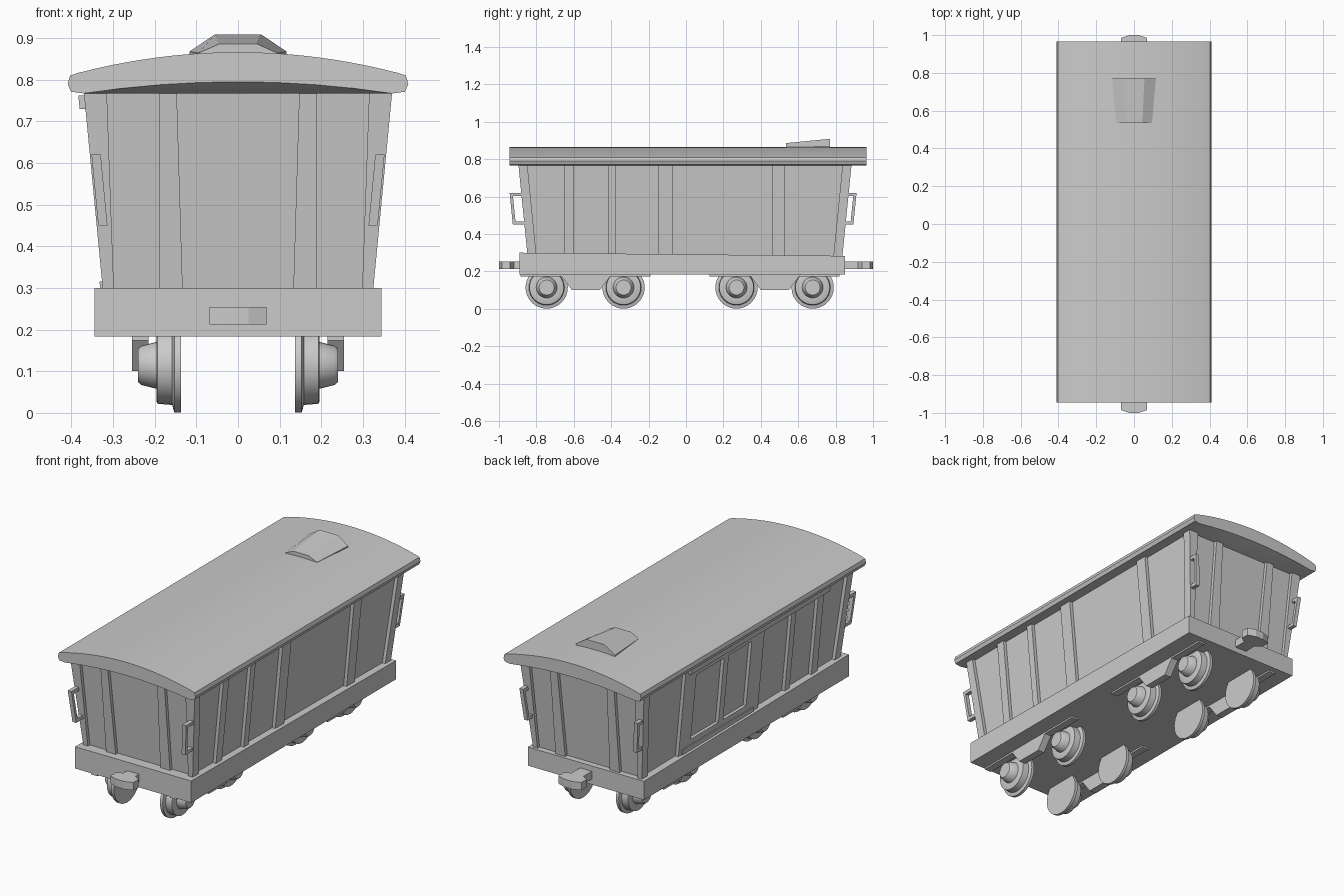
import bpy, bmesh
from math import cos, sin, pi

if "Cube" in bpy.data.objects:
    bpy.data.objects.remove(bpy.data.objects["Cube"])


def loft(name, sections, smooth=False):
    """Skin a list of equal-length closed rings and cap both ends."""
    bm = bmesh.new()
    rings = [[bm.verts.new(p) for p in s] for s in sections]
    n = len(rings[0])
    for a, b in zip(rings, rings[1:]):
        for i in range(n):
            j = (i + 1) % n
            bm.faces.new((a[i], a[j], b[j], b[i]))
    bm.faces.new(rings[0])
    bm.faces.new(rings[-1])
    bmesh.ops.recalc_face_normals(bm, faces=bm.faces)
    me = bpy.data.meshes.new(name)
    bm.to_mesh(me)
    bm.free()
    ob = bpy.data.objects.new(name, me)
    bpy.context.collection.objects.link(ob)
    if smooth:
        bpy.ops.object.select_all(action='DESELECT')
        ob.select_set(True)
        bpy.context.view_layer.objects.active = ob
        bpy.ops.object.shade_smooth_by_angle(angle=0.6)
    return ob


def rect(x0, x1, y0, y1, z):
    return [(x0, y0, z), (x1, y0, z), (x1, y1, z), (x0, y1, z)]


Z0, Z1 = 0.27, 0.767


def half_x(z):
    return 0.325 + (z - 0.3) * 0.096


def end_y(s, z):
    base = 0.848 if s < 0 else 0.837
    return s * (base + (z - 0.29) * 0.1)


# Tapered body, set back behind the posts
INSET = 0.018
loft("body", [rect(INSET - half_x(z), half_x(z) - INSET,
                   end_y(-1, z) + INSET, end_y(1, z) - INSET, z) for z in (Z0, Z1 + 0.003)])

# Side posts and corner posts
side_posts = [(-0.65, -0.60), (-0.415, -0.375), (-0.147, -0.072), (0.46, 0.527)]
for s in (-1, 1):
    for a, b in side_posts:
        loft("side_post", [rect(s * (half_x(z) - 0.04), s * half_x(z), a, b, z) for z in (Z0, Z1)])
    for e in (-1, 1):
        loft("corner_post", [rect(s * (half_x(z) - w), s * half_x(z),
                                  end_y(e, z) - e * 0.048, end_y(e, z), z)
                             for z, w in ((Z0, 0.025), (Z1, 0.055))])
        # End posts
        loft("end_post", [rect(s * w, s * 0.19, end_y(e, z) - e * 0.04, end_y(e, z), z)
                          for z, w in ((Z0, 0.132), (Z1, 0.147))])


# Sliding door frame and rails on the left side
def left_strip(name, y0, y1, z0, z1, out):
    loft(name, [rect(-half_x(z) - out, -half_x(z) + 0.03, y0, y1, z) for z in (z0, z1)])


left_strip("door_top_rail", -0.68, 0.50, 0.73, 0.762, 0.014)
left_strip("door_bottom_rail", -0.10, 0.50, 0.28, 0.315, 0.006)
for y0, y1 in ((0.43, 0.46), (0.155, 0.195), (-0.072, -0.04)):
    left_strip("door_stile", y0, y1, 0.30, 0.74, 0.0)
left_strip("door_upper_bar", -0.072, 0.46, 0.70, 0.735, 0.0)
left_strip("door_lower_bar", -0.072, 0.46, 0.31, 0.345, 0.0)

# Roof: arched top, rounded eaves, underside arched at the ends and flat over the walls
def roof_ring(y, arch):
    pts = [(x / 20 * 0.385, 0.866 - 0.05 * (x / 20) ** 2) for x in range(-20, 21, 2)]
    pts += [(0.403, 0.81), (0.409, 0.79), (0.401, 0.771)]
    pts += [(-x / 8 * 0.37, 0.767 + arch * (1 - (x / 8) ** 2)) for x in range(-8, 9, 2)]
    pts += [(-0.401, 0.771), (-0.409, 0.79), (-0.403, 0.81)]
    return [(x, y, z) for x, z in pts]


loft("roof", [roof_ring(-0.945, 0.028), roof_ring(-0.895, 0), roof_ring(0.885, 0),
              roof_ring(0.965, 0.028)], smooth=True)

# Wedge-shaped roof vent
loft("roof_vent", [[(-w, y, 0.845), (-w, y, zb), (-t, y, zt), (t, y, zt), (w, y, zb), (w, y, 0.845)]
                   for y, w, t, zb, zt in ((0.535, 0.095, 0.045, 0.864, 0.886),
                                           (0.77, 0.116, 0.055, 0.868, 0.909))])

# Underframe, slightly lower towards the back
loft("underframe", [[(-0.345, y, 0.183), (0.345, y, 0.183), (0.345, y, z), (-0.345, y, z)]
                    for y, z in ((-0.89, 0.30), (0.85, 0.283))])

# Couplers and grab handles at each end
for e, frame_end, out in ((-1, 0.88, 0.062), (1, 0.84, 0.042)):
    outline = [(0.035, frame_end), (0.035, 0.92), (0.068, 0.94), (0.068, 0.985), (0.025, 1.0)]
    outline += [(-x, y) for x, y in reversed(outline)]
    loft("coupler", [[(x, e * y, z) for x, y in outline] for z in (0.212, 0.254)])
    for s in (-1, 1):
        def piece(z0, z1, far, near):
            loft("grab_handle", [rect(s * (half_x(z) - 0.026), s * (half_x(z) - 0.004),
                                      end_y(e, z) + e * far, end_y(e, z) + e * near, z)
                                 for z in (z0, z1)])
        piece(0.45, 0.62, out - 0.016, out)
        piece(0.45, 0.468, -0.01, out - 0.016)
        piece(0.602, 0.62, -0.01, out - 0.016)

# Wheels: flange, tread and tapered axle box, lofted along x
wheel_profile = [(0.137, 0.113), (0.153, 0.113), (0.158, 0.095), (0.193, 0.092),
                 (0.196, 0.086), (0.196, 0.056), (0.232, 0.047), (0.24, 0.040)]
for s in (-1, 1):
    for wy in (-0.745, -0.334, 0.27, 0.677):
        loft("wheel", [[(s * x, wy + r * cos(2 * pi * i / 32), 0.114 + r * sin(2 * pi * i / 32))
                        for i in range(32)] for x, r in wheel_profile], smooth=True)
    # Bogie side frames with a dropped centre
    for c, y0, y1 in ((-0.535, -0.885, -0.19), (0.475, 0.125, 0.82)):
        prof = [(y0, 0.19), (y0, 0.174), (c - 0.13, 0.174), (c - 0.075, 0.10),
                (c + 0.075, 0.10), (c + 0.13, 0.174), (y1, 0.174), (y1, 0.19)]
        loft("bogie_frame", [[(s * x, y, z) for y, z in prof] for x in (0.215, 0.255)])
